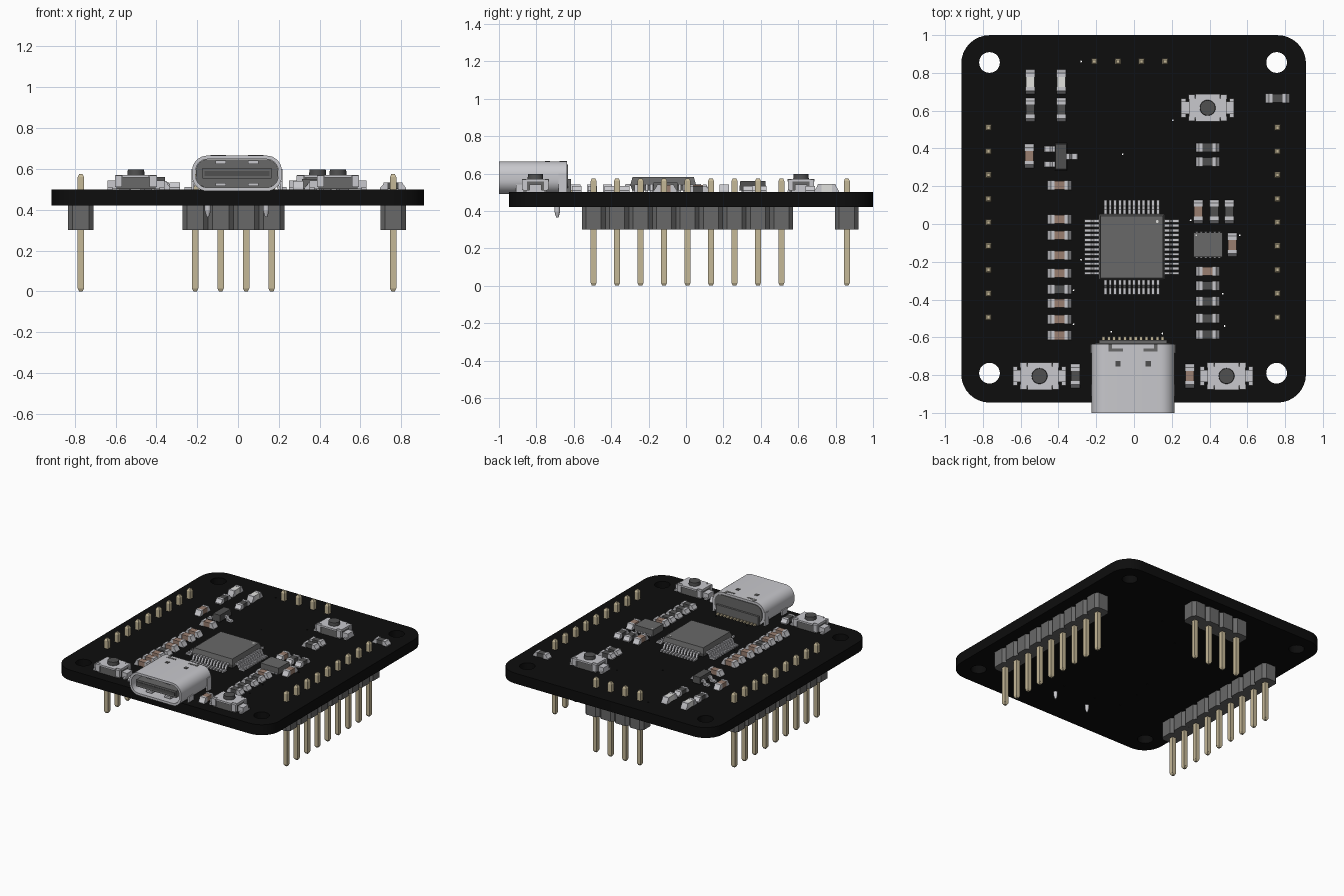
import bpy, bmesh
from math import pi, sin, cos
from mathutils import Matrix, Vector

if "Cube" in bpy.data.objects:
    bpy.data.objects.remove(bpy.data.objects["Cube"])


def material(name, r, g, b):
    m = bpy.data.materials.new(name)
    m.diffuse_color = (r, g, b, 1)
    m.use_nodes = True
    m.node_tree.nodes["Principled BSDF"].inputs["Base Color"].default_value = (r, g, b, 1)
    return m


BLACK = material("board black", .004, .004, .004)
GREY = material("plastic grey", .14, .14, .14)
DARK = material("dark grey", .08, .08, .08)
STEEL = material("silver metal", .58, .58, .61)
GOLD = material("pale gold", .56, .48, .31)
BROWN = material("capacitor brown", .32, .21, .16)
PALE = material("pale lens", .75, .75, .73)
TOP = .5  # upper board surface


def arc_rect(w, h, r, n=8):
    """Rounded rectangle outline centred on the origin."""
    pts = []
    for k, (sx, sy) in enumerate([(1, 1), (-1, 1), (-1, -1), (1, -1)]):
        for i in range(n + 1):
            a = (k + i / n) * pi / 2
            pts.append((sx * (w / 2 - r) + r * cos(a), sy * (h / 2 - r) + r * sin(a)))
    return pts


class Part:
    """Collects simple solids into one mesh."""

    def __init__(self):
        self.bm, self.mats = bmesh.new(), []

    def paint(self, faces, mat):
        if mat not in self.mats:
            self.mats.append(mat)
        for f in faces:
            f.material_index = self.mats.index(mat)

    def box(self, mat, centre, size, top=1, bottom=1):
        m = Matrix.Translation(centre) @ Matrix.Diagonal((*size, 1))
        verts = bmesh.ops.create_cube(self.bm, size=1)["verts"]
        for v in verts:
            k = top if v.co.z > 0 else bottom
            v.co = m @ Vector((v.co.x * k, v.co.y * k, v.co.z))
        self.paint({f for v in verts for f in v.link_faces}, mat)

    def cyl(self, mat, centre, r, h, top=1, n=20):
        verts = bmesh.ops.create_cone(self.bm, cap_ends=True, segments=n, radius1=r, radius2=r * top,
                                      depth=h, matrix=Matrix.Translation(centre))["verts"]
        self.paint({f for v in verts for f in v.link_faces}, mat)

    def prism(self, mat, profile, width, m=Matrix()):
        """Extrude an xz profile along y."""
        a, b = [[self.bm.verts.new(m @ Vector((x, s * width / 2, z))) for x, z in profile] for s in (-1, 1)]
        faces = [self.bm.faces.new(a), self.bm.faces.new(b)]
        for i in range(len(a)):
            faces.append(self.bm.faces.new((a[i - 1], a[i], b[i], b[i - 1])))
        self.paint(faces, mat)

    def tube(self, mat, outer, inner, y0, y1, centre):
        """Hollow sleeve along y."""
        rings = [[self.bm.verts.new((x + centre[0], y, z + centre[1])) for x, z in loop]
                 for loop, y in ((outer, y0), (outer, y1), (inner, y1), (inner, y0))]
        faces = []
        for k in range(4):
            p, q = rings[k - 1], rings[k]
            faces += [self.bm.faces.new((p[i - 1], p[i], q[i], q[i - 1])) for i in range(len(p))]
        self.paint(faces, mat)

    def place(self, name, spots):
        """Finish the mesh and put a linked copy at each (x, y, z, turn)."""
        bmesh.ops.recalc_face_normals(self.bm, faces=self.bm.faces)
        for f in self.bm.faces:
            f.smooth = True
        for e in self.bm.edges:
            e.smooth = e.calc_face_angle(0) < .6
        me = bpy.data.meshes.new(name)
        self.bm.to_mesh(me)
        self.bm.free()
        for m in self.mats:
            me.materials.append(m)
        for x, y, z, turn in spots:
            ob = bpy.data.objects.new(name, me)
            ob.location, ob.rotation_euler.z = (x, y, z), turn
            bpy.context.collection.objects.link(ob)


# Circuit board: rounded outline with mounting holes and tiny vias
curve = bpy.data.curves.new("board_outline", "CURVE")
curve.dimensions, curve.fill_mode, curve.extrude = "2D", "BOTH", .04


def outline(pts):
    s = curve.splines.new("POLY")
    s.points.add(len(pts) - 1)
    for p, (x, y) in zip(s.points, pts):
        p.co = (x, y, 0, 1)
    s.use_cyclic_u = True


def hole(x, y, r, n):
    outline([(x + r * cos(2 * pi * i / n), y + r * sin(2 * pi * i / n)) for i in range(n)])


outline([(x - .002, y + .027) for x, y in arc_rect(1.825, 1.945, .15)])
for x in (-.765, .755):
    for y in (-.79, .855):
        hole(x, y, .055, 28)
for x, y in [(-.28, .86), (-.06, .37), (.205, .55), (-.28, -.19), (.3, .02), (.56, -.06),
             (.47, -.37), (-.32, -.35), (-.32, -.53), (.15, -.58), (-.12, -.57), (.48, -.54)]:
    hole(x, y, .005, 6)
temp = bpy.data.objects.new("board_outline", curve)
bpy.context.collection.objects.link(temp)
bpy.context.view_layer.update()
flat = bpy.data.meshes.new_from_object(temp.evaluated_get(bpy.context.evaluated_depsgraph_get()))
bpy.data.objects.remove(temp)
board = Part()
board.bm.from_mesh(flat)
bmesh.ops.remove_doubles(board.bm, verts=board.bm.verts, dist=.0001)
board.paint(board.bm.faces, BLACK)
board.place("circuit_board", [(0, 0, .46, 0)])

# Pin headers: chamfered blocks with square tapered pins
spots = [(x, .51 - .1255 * i, 0, pi / 2) for x in (-.77, .76) for i in range(9)]
spots += [(-.21 + .125 * i, .86, 0, 0) for i in range(4)]
block = Part()
w, c = .0627, .022
octagon = [(w, w - c), (w - c, w), (c - w, w), (-w, w - c), (-w, c - w), (c - w, -w), (w - c, -w), (w, c - w)]
block.prism(GREY, octagon, .12, Matrix.Translation((0, 0, .36)) @ Matrix.Rotation(pi / 2, 4, "X"))
block.place("header_block", spots)
pin = Part()
pin.box(GOLD, (0, 0, .287), (.032, .032, .545))
pin.box(GOLD, (0, 0, .0075), (.032, .032, .015), bottom=.55)
pin.box(GOLD, (0, 0, .567), (.032, .032, .015), top=.55)
pin.place("header_pin", spots)

# Main processor: square body with gull-wing leads on all sides
chip = Part()
chip.box(GREY, (0, 0, .025), (.35, .35, .03), bottom=.95)
chip.box(GREY, (0, 0, .06), (.35, .35, .04), top=.94)
chip.cyl(PALE, (.135, .135, .0805), .008, .003, n=12)
gull = [(.165, .045), (.2, .045), (.216, .012), (.25, .012), (.25, 0), (.207, 0), (.193, .033), (.165, .033)]
for side in range(4):
    for i in range(12):
        chip.prism(STEEL, gull, .015,
                   Matrix.Rotation(side * pi / 2, 4, "Z") @ Matrix.Translation((0, (i - 5.5) * .0252, 0)))
chip.place("processor", [(-.012, -.122, TOP, 0)])

# Small leadless chip with edge pads
chip = Part()
chip.box(GREY, (0, 0, .026), (.155, .13, .05))
for i in range(6):
    for s in (-1, 1):
        chip.box(STEEL, ((i - 2.5) * .024, s * .064, .006), (.012, .012, .012))
chip.cyl(PALE, (-.062, .05, .0515), .005, .002, n=8)
chip.place("small_chip", [(.392, -.11, TOP, 0)])

# Three-legged regulator
reg = Part()
reg.box(DARK, (0, 0, .035), (.064, .145, .05), top=.92)
foot = [(.028, .036), (.045, .036), (.058, .012), (.085, .012), (.09, 0), (.05, 0), (.04, .024), (.028, .024)]
for y, turn in ((.04, pi), (-.04, pi), (0, 0)):
    reg.prism(STEEL, foot, .03, Matrix.Translation((0, y, 0)) @ Matrix.Rotation(turn, 4, "Z"))
reg.place("regulator", [(-.387, .357, TOP, 0)])


# Two-terminal parts: coloured body, metal ends, sloping solder
def passive(name, colour, height, spots, length=.126):
    p = Part()
    k = length / 2
    p.box(colour, (0, 0, height / 2), (length * .5, .046, height - .003))
    end = [(k * .42, 0), (k * .42, height), (k * .72, height), (k * .78, height * .7), (k, .008), (k, 0)]
    for turn in (0, pi):
        p.prism(STEEL, end, .05, Matrix.Rotation(turn, 4, "Z"))
    p.place(name, [(x, y, TOP, t) for x, y, t in spots])


V = pi / 2
left_y = (.205, .025, -.06, -.165, -.26, -.42, -.505, -.59)
passive("capacitor", BROWN, .04, [(-.395, y, 0) for y in left_y] + [
    (.39, -.25, 0), (.34, .065, V), (.52, -.11, V), (-.555, .36, V), (.295, -.805, V)])
passive("resistor", DARK, .034, [(.39, y, 0) for y in (.405, .33, -.327, -.41, -.5, -.585)] + [
    (-.395, -.345, 0), (.425, .065, V), (.505, .065, V), (.76, .665, 0),
    (-.31, -.805, V), (-.55, .605, V), (-.385, .605, V)])
passive("indicator_light", PALE, .045, [(-.55, .752, V), (-.385, .752, V)], .13)

# Push buttons: plastic base, metal cover, side terminals, round cap
button = Part()
button.box(GREY, (0, 0, .03), (.19, .125, .055))
button.box(STEEL, (0, 0, .064), (.2, .1, .014))
button.box(STEEL, (0, 0, .064), (.13, .145, .014))
for s in (-1, 1):
    for t in (-1, 1):
        button.box(STEEL, (s * .085, t * .058, .04), (.035, .025, .055))
    button.box(STEEL, (s * .118, 0, .022), (.045, .065, .04))
    button.box(STEEL, (s * .128, 0, .006), (.024, .1, .012))
button.cyl(DARK, (0, 0, .082), .042, .03, .95, 28)
button.place("push_button", [(.39, .615, TOP, 0), (-.5, -.805, TOP, 0), (.49, -.805, TOP, 0)])

# Cable socket: hollow metal shell, plastic core and tongue
socket = Part()
mid = .578
socket.tube(STEEL, arc_rect(.44, .174, .075), arc_rect(.405, .139, .058), -1, -.635, (0, mid))
core = Matrix.Translation((0, -.67, mid))
socket.prism(GREY, arc_rect(.404, .138, .057), .08, core)
socket.box(GREY, (0, -.635, .535), (.36, .04, .07))
socket.box(GREY, (0, -.84, mid), (.34, .3, .052))
socket.box(DARK, (0, -.99, mid), (.32, .006, .024))
for s in (-1, 1):
    socket.box(STEEL, (s * .08, -.9, mid + .054), (.05, .13, .016))
    socket.box(STEEL, (s * .08, -.9, mid - .054), (.05, .13, .016))
    # latch cut-outs in the roof
    socket.box(DARK, (s * .08, -.74, .6655), (.028, .028, .003))
    socket.box(GREY, (s * .092, -.668, .6655), (.075, .016, .003))
    socket.box(GREY, (s * .12, -.65, .6655), (.018, .03, .003))
    # mounting tabs and locating pegs
    socket.box(STEEL, (s * .217, -.66, .545), (.014, .045, .11))
    socket.box(STEEL, (s * .217, -.88, .515), (.012, .06, .05))
    socket.cyl(STEEL, (s * .143, -.688, .45), .015, .11, n=12)
    socket.cyl(STEEL, (s * .143, -.688, .38), .006, .03, 2.5, 12)
for i in range(12):
    socket.box(GOLD, ((i - 5.5) * .0285, -.62, .506), (.016, .05, .012))
socket.place("cable_socket", [(-.005, 0, 0, 0)])
